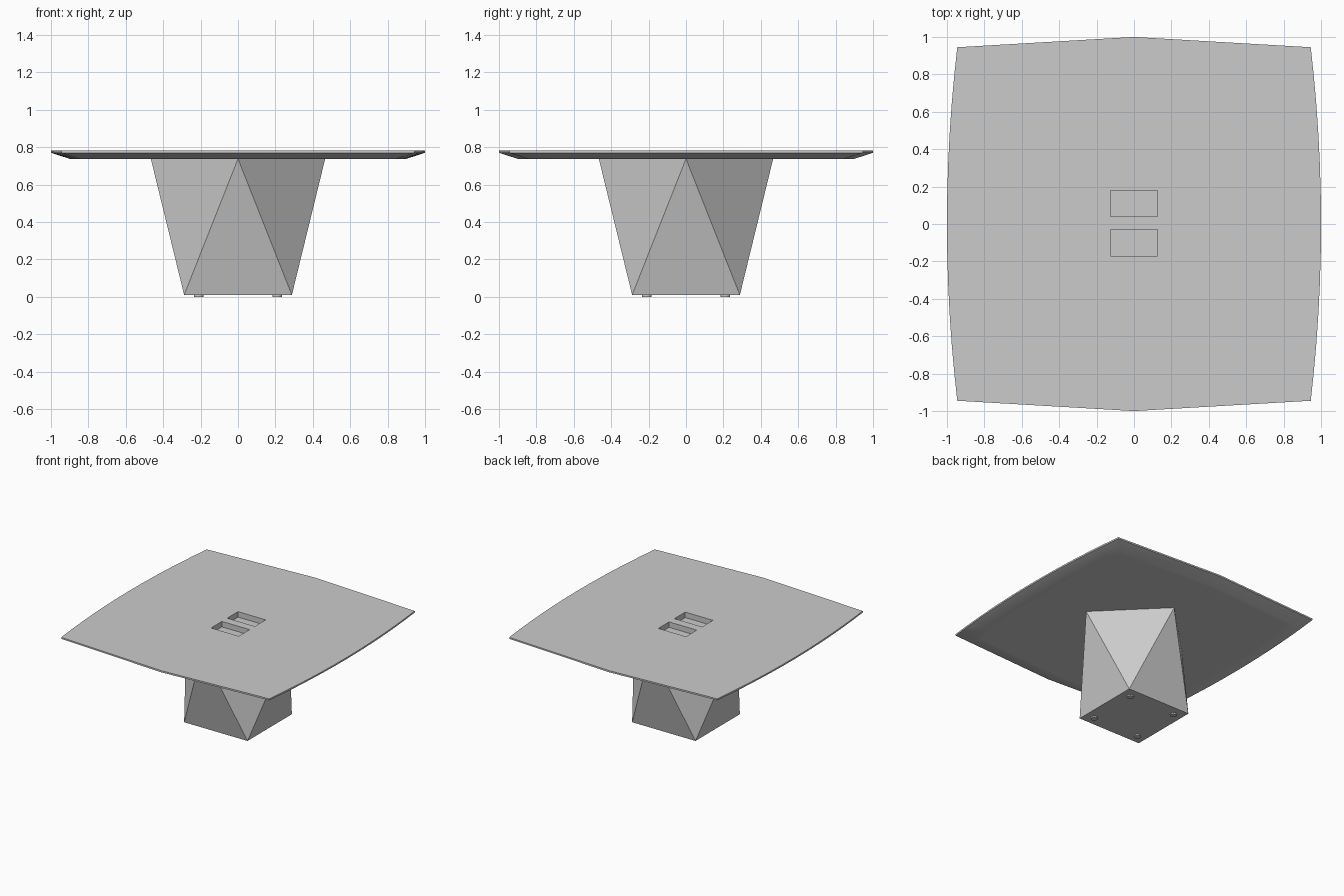
import bpy, bmesh, math

cube = bpy.data.objects.get("Cube")
if cube:
    bpy.data.objects.remove(cube, do_unlink=True)

grey = bpy.data.materials.new("light_grey")
grey.use_nodes = True
color = (0.6, 0.6, 0.6, 1)
grey.diffuse_color = color
grey.node_tree.nodes["Principled BSDF"].inputs["Base Color"].default_value = color


def loft(name, rings):
    """Closed solid through rings that have equal point counts."""
    bm = bmesh.new()
    loops = [[bm.verts.new(p) for p in ring] for ring in rings]
    n = len(loops[0])
    for a, b in zip(loops, loops[1:]):
        for i in range(n):
            j = (i + 1) % n
            bm.faces.new((a[i], a[j], b[j], b[i]))
    bm.faces.new(loops[0])
    bm.faces.new(loops[-1])
    return finish(name, bm)


def finish(name, bm):
    bmesh.ops.recalc_face_normals(bm, faces=bm.faces[:])
    mesh = bpy.data.meshes.new(name)
    bm.to_mesh(mesh)
    bm.free()
    mesh.materials.append(grey)
    obj = bpy.data.objects.new(name, mesh)
    bpy.context.collection.objects.link(obj)
    return obj


TOP, RIM, UNDER, FLOOR = 0.783, 0.77, 0.738, 0.01


# Tabletop: curved left and right sides, two straight runs at front and back
def outline(inset, z):
    corner, edge, steps = 0.945 - inset, 1 - inset, 12
    half = []
    for i in range(steps + 1):
        t = -1 + 2 * i / steps
        half.append((edge - (edge - corner) * t * t, corner * t, z))
    half.append((0, edge, z))
    return half + [(-x, -y, z) for x, y, z in half]


tabletop = loft("tabletop", [
    outline(0, TOP), outline(0, RIM), outline(0.1, UNDER), outline(0.13, UNDER)])

# Two rectangular openings through the top
for y in (0.11, -0.10):
    bpy.ops.mesh.primitive_cube_add(size=1, location=(0, y, TOP))
    cutter = bpy.context.object
    cutter.name = "opening_cutter"
    cutter.scale = (0.252, 0.14, 0.3)
    cutter.hide_render = True
    mod = tabletop.modifiers.new("opening", "BOOLEAN")
    mod.operation = "DIFFERENCE"
    mod.solver = "EXACT"
    mod.object = cutter
    bpy.context.view_layer.objects.active = tabletop
    bpy.ops.object.modifier_apply(modifier=mod.name)
    bpy.data.objects.remove(cutter, do_unlink=True)

bpy.ops.object.select_all(action="DESELECT")
tabletop.select_set(True)
bpy.context.view_layer.objects.active = tabletop
bpy.ops.object.shade_smooth_by_angle(angle=math.radians(30))

# Pedestal: square foot twisting into a larger diamond under the top
bm = bmesh.new()


def square(radius, z, turn):
    angles = [math.radians(90 * i + turn) for i in range(4)]
    return [bm.verts.new((radius * math.cos(a), radius * math.sin(a), z)) for a in angles]


low = square(0.288 * math.sqrt(2), FLOOR, 45)
high = square(0.466, UNDER, 0)
for i in range(4):
    j = (i + 1) % 4
    bm.faces.new((high[i], low[i], high[j]))
    bm.faces.new((low[i], low[j], high[j]))
bm.faces.new(low)
bm.faces.new(high)
finish("pedestal", bm)

# Small round glides under the pedestal
for sx in (-1, 1):
    for sy in (-1, 1):
        bpy.ops.mesh.primitive_cylinder_add(
            vertices=16, radius=0.026, depth=FLOOR, location=(sx * 0.21, sy * 0.21, FLOOR / 2))
        glide = bpy.context.object
        glide.name = "floor_glide"
        glide.data.materials.append(grey)
        bpy.ops.object.shade_smooth_by_angle(angle=math.radians(30))
